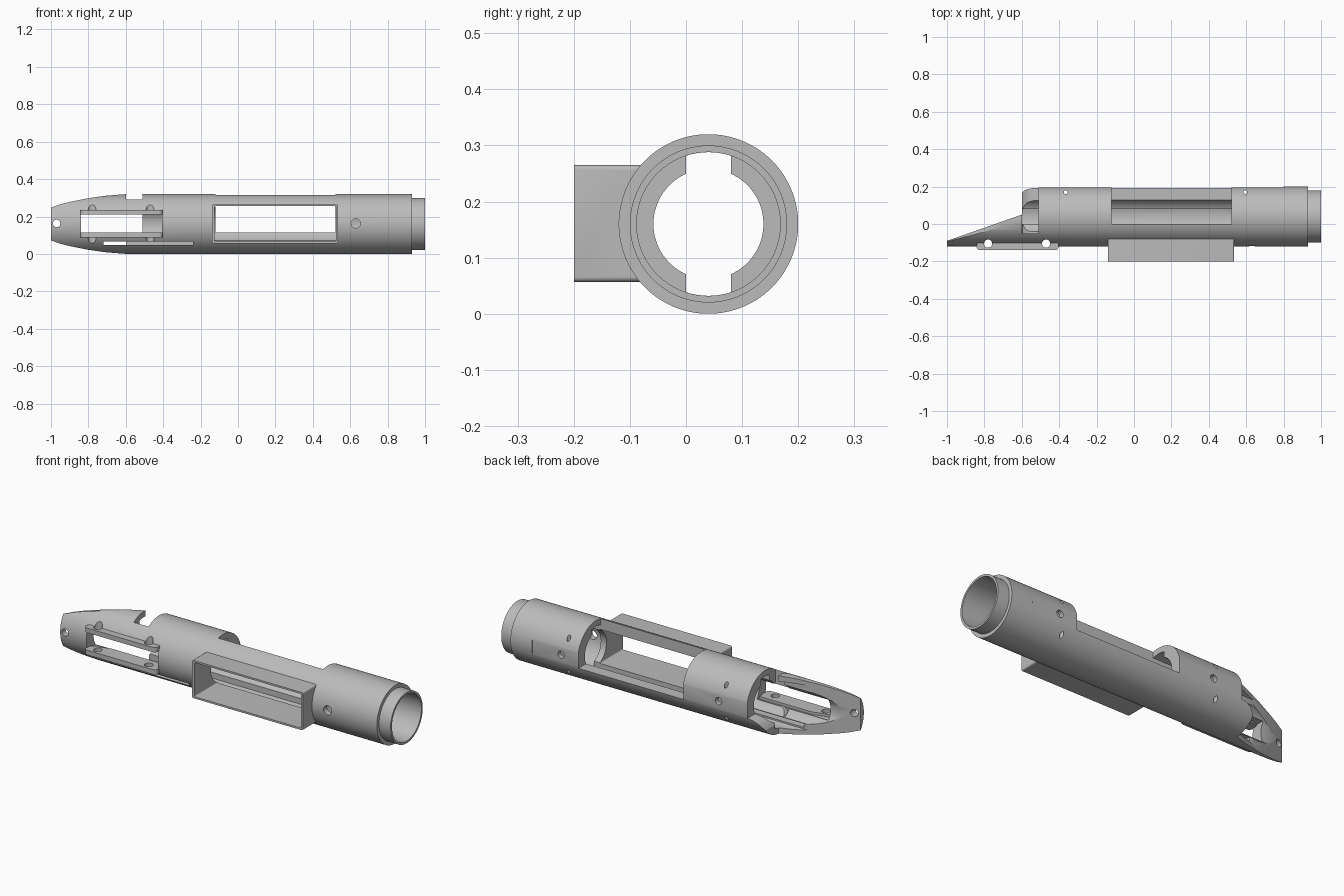
import bpy, bmesh, math
from mathutils import Vector

if "Cube" in bpy.data.objects:
    bpy.data.objects.remove(bpy.data.objects["Cube"])

AY, AZ = 0.04, 0.16          # tube axis
OUTER, BORE, WIDE = 0.16, 0.098, 0.128

mat = bpy.data.materials.new("plain_grey")
mat.use_nodes = True
GREY = (0.5, 0.5, 0.5, 1)
mat.diffuse_color = GREY
mat.node_tree.nodes["Principled BSDF"].inputs["Base Color"].default_value = GREY


def prism(name, pts, axis, lo, hi):
    """Extrude a closed 2D outline along one axis; the points use the other two axes in order."""
    bm = bmesh.new()

    def place(p, t):
        c = list(p)
        c.insert("xyz".index(axis), t)
        return Vector(c)
    face = bm.faces.new([bm.verts.new(place(p, lo)) for p in pts])
    new = bmesh.ops.extrude_face_region(bm, geom=[face])["geom"]
    step = place((0, 0), hi - lo)
    bmesh.ops.translate(bm, vec=step, verts=[v for v in new if isinstance(v, bmesh.types.BMVert)])
    bmesh.ops.recalc_face_normals(bm, faces=bm.faces)
    me = bpy.data.meshes.new(name)
    bm.to_mesh(me)
    bm.free()
    ob = bpy.data.objects.new(name, me)
    bpy.context.collection.objects.link(ob)
    me.materials.append(mat)
    return ob


def rod(name, centre, r, axis, lo, hi, n=24):
    ring = [(centre[0] + r * math.cos(math.tau * (i + .5) / n),
             centre[1] + r * math.sin(math.tau * (i + .5) / n)) for i in range(n)]
    return prism(name, ring, axis, lo, hi)


def box(name, x, y, z):
    return prism(name, [(x[0], y[0]), (x[1], y[0]), (x[1], y[1]), (x[0], y[1])], "z", *z)


def rounded(a, b, r, n=4):
    """Rounded rectangle outline between two opposite corners."""
    pts = []
    for k, (cx, cy) in enumerate([(b[0] - r, b[1] - r), (a[0] + r, b[1] - r),
                                  (a[0] + r, a[1] + r), (b[0] - r, a[1] + r)]):
        for i in range(n + 1):
            t = math.pi / 2 * (k + i / n)
            pts.append((cx + r * math.cos(t), cy + r * math.sin(t)))
    return pts


def combine(target, other, mode):
    other.hide_render = True
    mod = target.modifiers.new(mode, "BOOLEAN")
    mod.operation, mod.solver, mod.object = mode, "EXACT", other
    bpy.context.view_layer.objects.active = target
    bpy.ops.object.modifier_apply(modifier=mod.name)
    bpy.data.objects.remove(other)


def cut(other):
    combine(body, other, "DIFFERENCE")


# Main tube, flattened along the back up to the end band
body = rod("tube_housing", (AY, AZ), OUTER, "x", -1, 0.93, 96)
cut(box("back_flat", (-1.1, 0.8), (0.195, 0.3), (-0.1, 0.5)))

# Nose tapers only in height
top = [(-1, .088), (-.95, .105), (-.9, .118), (-.8, .138), (-.7, .152), (-.6, .1595), (-.55, .17), (1.1, .17)]
outline = [(x, AZ + h) for x, h in top] + [(x, AZ - h) for x, h in reversed(top)]
combine(body, prism("nose_outline", outline, "y", -0.4, 0.4), "INTERSECT")

# Collar, front frame and mounting rails
combine(body, rod("collar", (AY, AZ), 0.14, "x", 0.9, 1, 96), "UNION")
combine(body, prism("front_frame", rounded((-.14, .057), (.535, .265), .008), "y", -0.2, -0.03), "UNION")

# Bore with key slots at top and bottom, wider at the collar end
arc = [(y, math.sqrt(WIDE ** 2 - (y - AY) ** 2)) for y in [i * .01 for i in range(9)]]
slot = [(y, AZ + h) for y, h in arc] + [(y, AZ - h) for y, h in reversed(arc)]
cut(rod("bore", (AY, AZ), BORE, "x", -1.1, 0.7, 96))
cut(prism("key_slots", slot, "x", -1.11, 0.65))
cut(rod("wide_bore", (AY, AZ), WIDE, "x", 0.56, 1.1, 96))

# Front window and the open upper back bay
cut(prism("window", rounded((-.125, .067), (.525, .255), .006), "y", -0.3, 0.005))
cut(box("back_bay", (-.12, .52), (0.0, 0.3), (0.115, 0.4)))

# Slanted nose opening and the notch behind it with its lower tongue
cut(prism("nose_slant", [(-1.1, -.125), (-.6, .05), (-.6, .4), (-1.1, .4)], "z", -0.1, 0.5))
cut(prism("notch", [(-.51, .4), (-.51, .115), (-.54, .11), (-.57, .097), (-.59, .077),
                    (-.6, .06), (-.6, .4)], "y", -0.05, 0.3))

# Nose window with a pair of drilled rails
cut(box("nose_window", (-.84, -.405), (-.3, -.04), (.1, .22)))
for name, z in (("lower_rail", .088), ("upper_rail", .21)):
    inner = [(-.41, -.055), (-.73, -.055), (-.835, -.085)]
    rail = [p for p in rounded((-.842, -.14), (-.403, -.06), .02) if p[1] < -.1] + inner
    combine(body, prism(name, rail, "z", z, z + .026), "UNION")
for x in (-.78, -.47):
    cut(rod("rail_hole", (x, -.105), .022, "z", -0.1, 0.5))

# Narrow slit, pin holes and screw holes
cut(box("slit", (-.72, -.24), (-.3, .02), (.047, .067)))
cut(rod("nose_hole", (-.97, .163), .02, "y", -0.3, 0.1))
cut(rod("front_hole", (.63, .163), .025, "y", -0.3, -0.05))
for x in (.595, -.365):
    cut(rod("pin_hole", (x, .17), .01, "z", -0.1, 0.5))
    cut(rod("screw_hole", (x + .03, .163), .02, "y", 0.17, 0.3))

bpy.ops.object.select_all(action="DESELECT")
body.select_set(True)
bpy.context.view_layer.objects.active = body
bpy.ops.object.shade_smooth_by_angle(angle=math.radians(25))
